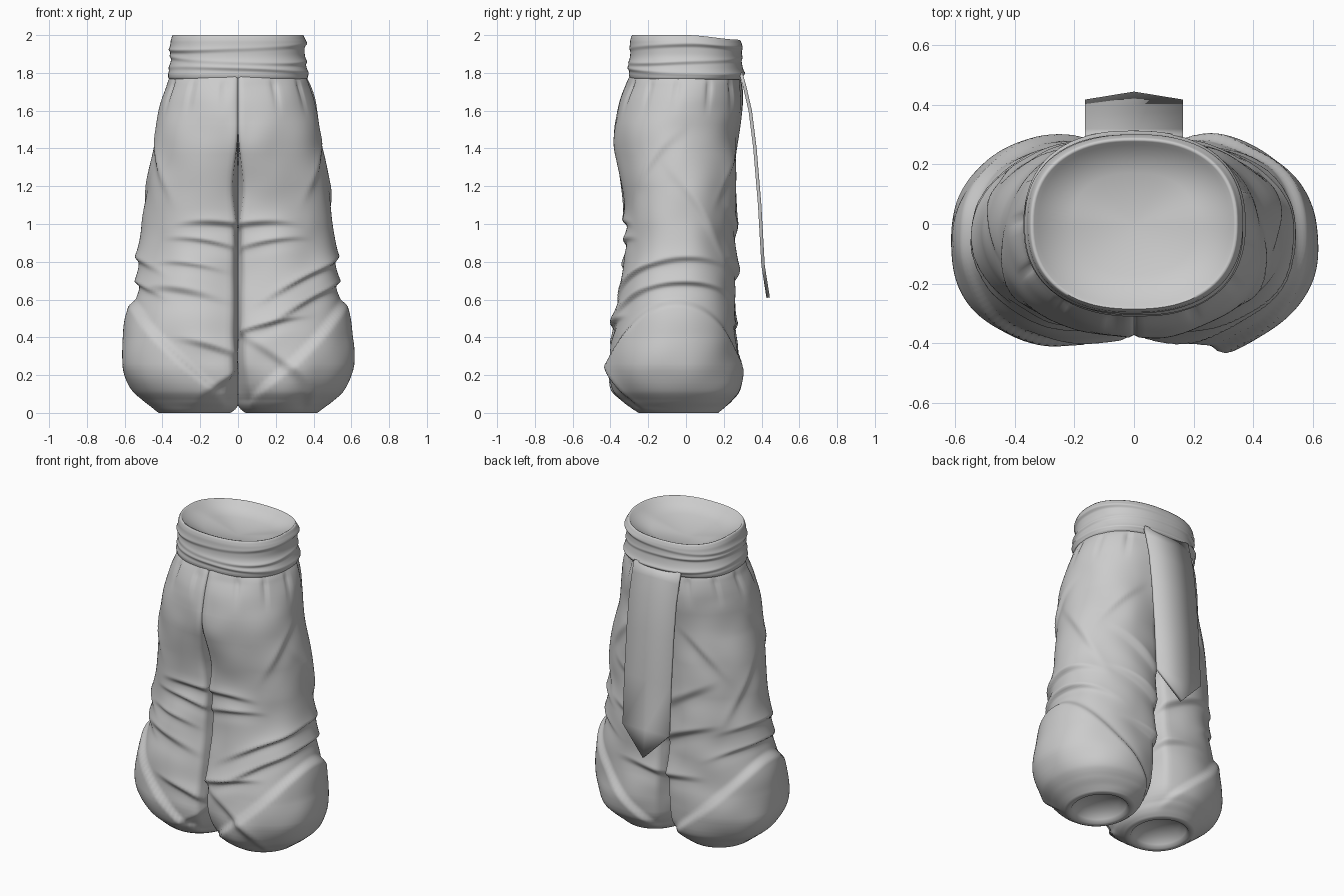
import bpy, bmesh, math
from mathutils import Vector, noise

cube = bpy.data.objects.get("Cube")
if cube:
    bpy.data.objects.remove(cube, do_unlink=True)

cloth = bpy.data.materials.new("grey cloth")
cloth.use_nodes = True
GREY = (0.6, 0.6, 0.6, 1)
cloth.diffuse_color = GREY
cloth.node_tree.nodes["Principled BSDF"].inputs["Base Color"].default_value = GREY


def smoothstep(low, high, value):
    t = min(max((value - low) / (high - low), 0), 1)
    return t * t * (3 - 2 * t)


def sample(table, z):
    """Interpolate the rows of a profile table, listed from the top down."""
    for upper, lower in zip(table, table[1:]):
        if z >= lower[0]:
            t = (upper[0] - z) / (upper[0] - lower[0])
            return [a + (b - a) * t for a, b in zip(upper, lower)][1:]
    return table[-1][1:]


def sample_soft(table, z):
    """Average neighbouring samples so that the profile has no kinks."""
    reach = max(0, min(0.07, z, table[0][0] - z))
    near = [sample(table, z + reach * k / 3) for k in range(-3, 4)]
    return [sum(column) / len(near) for column in zip(*near)]


def loft(name, rings, tip):
    """Skin a stack of closed rings and close the last one to a point."""
    bm = bmesh.new()
    rows = [[bm.verts.new(p) for p in ring] for ring in rings]
    count = len(rows[0])
    for a, b in zip(rows, rows[1:]):
        for i in range(count):
            j = (i + 1) % count
            bm.faces.new((a[i], b[i], b[j], a[j]))
    apex = bm.verts.new(tip)
    for i in range(count):
        bm.faces.new((rows[-1][i], apex, rows[-1][(i + 1) % count]))
    return finish(name, bm, 75)


def finish(name, bm, sharp):
    bmesh.ops.remove_doubles(bm, verts=bm.verts, dist=0.00005)
    bmesh.ops.recalc_face_normals(bm, faces=bm.faces)
    mesh = bpy.data.meshes.new(name)
    bm.to_mesh(mesh)
    bm.free()
    mesh.materials.append(cloth)
    obj = bpy.data.objects.new(name, mesh)
    bpy.context.collection.objects.link(obj)
    bpy.ops.object.select_all(action="DESELECT")
    obj.select_set(True)
    bpy.context.view_layer.objects.active = obj
    bpy.ops.object.shade_smooth_by_angle(angle=math.radians(sharp))
    return obj


# Leg profile: height, inner x, outer x, front y, back y, how far it joins the hips
LEG = [
    (1.8, 0, 0.35, -0.29, 0.28, 1), (1.72, 0, 0.39, -0.33, 0.3, 1),
    (1.6, 0, 0.42, -0.365, 0.3, 1), (1.45, 0, 0.435, -0.39, 0.28, 1),
    (1.2, -0.01, 0.48, -0.345, 0.27, 0.6), (1.0, -0.06, 0.505, -0.32, 0.26, 0.6),
    (0.8, -0.06, 0.52, -0.335, 0.27, 0.55), (0.62, -0.06, 0.535, -0.355, 0.27, 0.5),
    (0.5, -0.06, 0.57, -0.375, 0.265, 0.5), (0.3, -0.06, 0.595, -0.405, 0.285, 0.5),
    (0.18, -0.05, 0.58, -0.395, 0.28, 0.4), (0.08, -0.03, 0.51, -0.345, 0.25, 0.3),
    (0.03, 0, 0.46, -0.3, 0.21, 0.1), (0, 0.04, 0.42, -0.25, 0.17, 0),
]

# Folds: height, angle (0 outer, negative front), slope, depth, height span, reach
SHARED = [
    (0.83, 0, 0.02, 0.022, 0.12, 1.3), (0.7, 0.1, 0, 0.025, 0.1, 1.5),
    (1.02, -2, 0.03, 0.025, 0.12, 0.9), (0.92, -1.8, 0.06, 0.02, 0.1, 0.9),
    (1.35, -0.5, 0.3, 0.015, 0.2, 0.8), (1.1, 0.4, -0.4, 0.015, 0.25, 0.8),
    (1.0, 1.8, -0.2, 0.02, 0.2, 0.9), (0.75, 1.9, -0.15, 0.025, 0.15, 1),
    (0.45, 2.2, -0.1, 0.025, 0.15, 0.9), (1.3, 1.3, 0.3, 0.012, 0.2, 0.7),
]
FOLDS = {
    "left": SHARED + [(0.74, -1.1, 0.13, 0.025, 0.09, 1.1), (0.6, -1.2, 0.15, 0.02, 0.1, 1.1),
                      (0.24, -1.5, -0.3, 0.025, 0.2, 1.2), (0.48, -1.9, 0.1, 0.025, 0.1, 0.9)],
    "right": SHARED + [(0.67, -1.4, 0.05, 0.022, 0.16, 1), (0.36, -2, 0.12, 0.025, 0.15, 0.8),
                       (0.2, -2.2, -0.2, 0.025, 0.15, 0.7), (0.8, -1.5, 0.04, 0.015, 0.1, 0.8)],
}


def fold_depth(folds, angle, z):
    """Hanging folds: soft swell from above, tucked in sharply below."""
    total = 0
    for height, centre, slope, depth, span, reach in folds:
        off = (angle - centre + math.pi) % math.tau - math.pi
        window = 1 - smoothstep(0, 1, abs(off) / reach)
        u = (z - height - slope * off + 0.06 * off * off) / span
        shape = math.exp(-2 * u) if u > 0 else smoothstep(-0.3, 0, u)
        total += depth * window * (shape - 0.25 * math.exp(-(u + 0.4) ** 2 * 8))
    return total


def cuff_depth(angle, z):
    """Bloused cuff whose upper rim sweeps down from the outer side."""
    rim = 0.6 - 0.33 * (1 - math.cos(angle))
    return 0.028 * smoothstep(-0.01, 0.04, rim - z) * smoothstep(0, 0.12, z)


def power(value, exponent):
    return math.copysign(abs(value) ** exponent, value)


def leg_ring(side, z, count=96):
    inner, outer, front, back, join = sample_soft(LEG, z)
    mid_x, half_x = (inner + outer) / 2, (outer - inner) / 2
    mid_y, half_y = (front + back) / 2, (back - front) / 2
    sign = 1 if side == "left" else -1
    limit = 0.7 * math.pi
    ring = []
    for i in range(count):
        angle = math.tau * i / count - math.pi
        # Separate rounded leg
        round_x = mid_x + half_x * math.cos(angle)
        round_y = power(math.sin(angle), 0.95)
        # Half of the joined hips, flat on the centre plane
        if abs(angle) <= limit:
            arc = angle / limit * math.pi / 2
            hip_x = outer * power(math.cos(arc), 0.92)
            hip_y = power(math.sin(arc), 0.92)
        else:
            hip_x = 0
            hip_y = math.copysign((math.pi - abs(angle)) / (math.pi - limit), angle)
        # The cleft between the legs is deeper at the back
        blend = join - 0.5 * (1 - join) * smoothstep(0, 2, angle) * join
        x = round_x + (hip_x - round_x) * blend
        y = mid_y + half_y * (round_y + (hip_y - round_y) * blend)
        # Folds, gathers under the waistband and gentle unevenness
        push = fold_depth(FOLDS[side], angle, z) + cuff_depth(angle, z)
        push += 0.012 * noise.noise(Vector((x * sign, y, z)) * 5)
        gather = max(0, math.cos(angle * 9 + sign)) ** 8
        push -= 0.015 * gather * smoothstep(1.55, 1.75, z)
        push *= smoothstep(inner, inner + 0.07, x)
        push *= smoothstep(0, 0.06, z) * (1 - smoothstep(1.72, 1.79, z))
        out = Vector((x - mid_x * 0.7, y - mid_y, 0)).normalized() * push
        ring.append((sign * max(x + out.x, 0), y + out.y, z))
    return ring


def inset(ring, centre, scale, z):
    return [(centre.x + (p[0] - centre.x) * scale, centre.y + (p[1] - centre.y) * scale, z)
            for p in ring]


# Trouser legs with a recessed ankle opening
ROWS = 190
for side in ("left", "right"):
    rings = [leg_ring(side, 1.8 * (1 - (i / ROWS)) ** 1.1) for i in range(ROWS + 1)]
    hem = rings[-1]
    middle = sum((Vector(p) for p in hem), Vector()) / len(hem)
    rings += [inset(hem, middle, 0.85, 0), inset(hem, middle, 0.78, 0.02),
              inset(hem, middle, 0.6, 0.06)]
    loft(side + "_leg", rings, (middle.x, middle.y, 0.08))

# Wrapped waistband: height, half width, half depth
BAND = [(1, 0.345, 0.285), (0.93, 0.355, 0.295), (0.5, 0.35, 0.293),
        (0.2, 0.365, 0.3), (0.06, 0.375, 0.305), (0, 0.36, 0.29)]
WRAPS = [(0.75, 0.08, 1), (0.48, -0.1, 2.5), (0.22, 0.08, 4)]


def band_ring(level, count=96):
    half_x, half_y = sample_soft(BAND, level)
    ring = []
    for i in range(count):
        angle = math.tau * i / count
        push = 0
        for height, tilt, phase in WRAPS:
            u = (level - height - tilt * math.sin(angle + phase)) * 5
            strength = 0.009 + 0.004 * math.sin(angle * 2 + phase)
            push += strength * (math.exp(-2 * u) if u > 0 else smoothstep(-0.5, 0, u))
        push *= smoothstep(0, 0.1, level) * (1 - smoothstep(0.85, 1, level))
        x = (half_x + push) * power(math.cos(angle), 0.85)
        y = (half_y + push) * power(math.sin(angle), 0.85)
        top = 2 - 0.025 * smoothstep(0, 0.3, y)
        ring.append((x, y, 1.765 + (top - 1.765) * level))
    return ring


band = [band_ring(i / 40) for i in range(41)]
rim = band[-1]
band += [[(x * s, y * s, z - drop) for x, y, z in rim]
         for s, drop in ((0.97, 0.003), (0.93, 0.03), (0.6, 0.06))]
loft("waistband", band, (0, 0, 1.89))

# Hanging sash at the back: y, height
SASH = [(0.29, 1.8), (0.31, 1.73), (0.34, 1.6), (0.365, 1.4), (0.39, 1.1), (0.408, 0.78)]
HALF_WIDTH = 0.165
bm = bmesh.new()
strips = [[bm.verts.new((HALF_WIDTH * s, y, z)) for s in (-1, 0, 1)] for y, z in SASH]
for a, b in zip(strips, strips[1:]):
    for k in (0, 1):
        bm.faces.new((a[k], a[k + 1], b[k + 1], b[k]))
tip = bm.verts.new((0, 0.435, 0.61))
left, centre, right = strips[-1]
bm.faces.new((left, centre, tip))
bm.faces.new((centre, right, tip))
sash = finish("back_sash", bm, 40)
thick = sash.modifiers.new("Thickness", "SOLIDIFY")
thick.thickness = 0.018
thick.offset = 0
